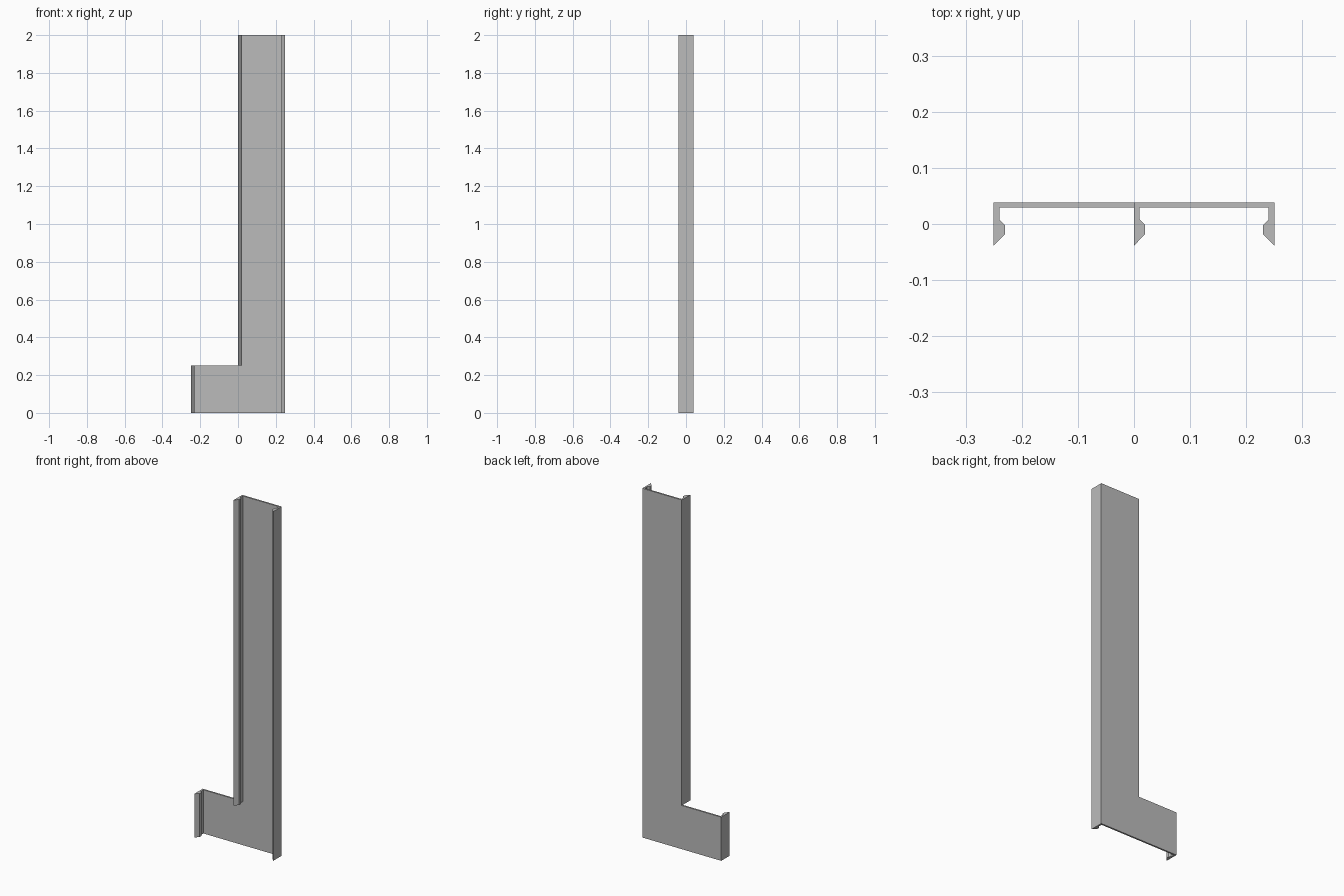
import bpy, bmesh

cube = bpy.data.objects.get("Cube")
if cube:
    bpy.data.objects.remove(cube, do_unlink=True)

HALF_W = 0.25      # half of the overall width
HEIGHT = 2.0
FOOT = 0.25        # height of the side foot
BACK = 0.0385      # rear face of the plate
INNER = 0.029      # front face of the plate

grey = bpy.data.materials.new("plain grey")
grey.use_nodes = True
colour = (0.5, 0.5, 0.5, 1)
grey.diffuse_color = colour
grey.node_tree.nodes["Principled BSDF"].inputs["Base Color"].default_value = colour


def extrude(name, points, direction):
    """Solid made by sweeping a closed outline along a direction."""
    bm = bmesh.new()
    face = bm.faces.new([bm.verts.new(p) for p in points])
    result = bmesh.ops.extrude_face_region(bm, geom=[face])
    moved = [g for g in result["geom"] if isinstance(g, bmesh.types.BMVert)]
    bmesh.ops.translate(bm, verts=moved, vec=direction)
    bmesh.ops.recalc_face_normals(bm, faces=bm.faces)
    mesh = bpy.data.meshes.new(name)
    bm.to_mesh(mesh)
    bm.free()
    mesh.materials.append(grey)
    obj = bpy.data.objects.new(name, mesh)
    bpy.context.collection.objects.link(obj)
    return obj


# L-shaped back plate
outline = [(-HALF_W, 0), (HALF_W, 0), (HALF_W, HEIGHT),
           (0, HEIGHT), (0, FOOT), (-HALF_W, FOOT)]
extrude("back_plate", [(x, INNER, z) for x, z in outline], (0, BACK - INNER, 0))

# Hooked clip section: depth into the channel, y
clip = [(0, INNER), (0, -BACK), (0.02, -0.018), (0.02, -0.002),
        (0.01, 0.008), (0.01, INNER)]


def add_clip(name, x, side, bottom, top):
    extrude(name, [(x + side * d, y, bottom) for d, y in clip], (0, 0, top - bottom))


# Clips along the three upright edges
add_clip("foot_clip", -HALF_W, 1, 0, FOOT)
add_clip("inner_clip", 0, 1, FOOT, HEIGHT)
add_clip("outer_clip", HALF_W, -1, 0, HEIGHT)
